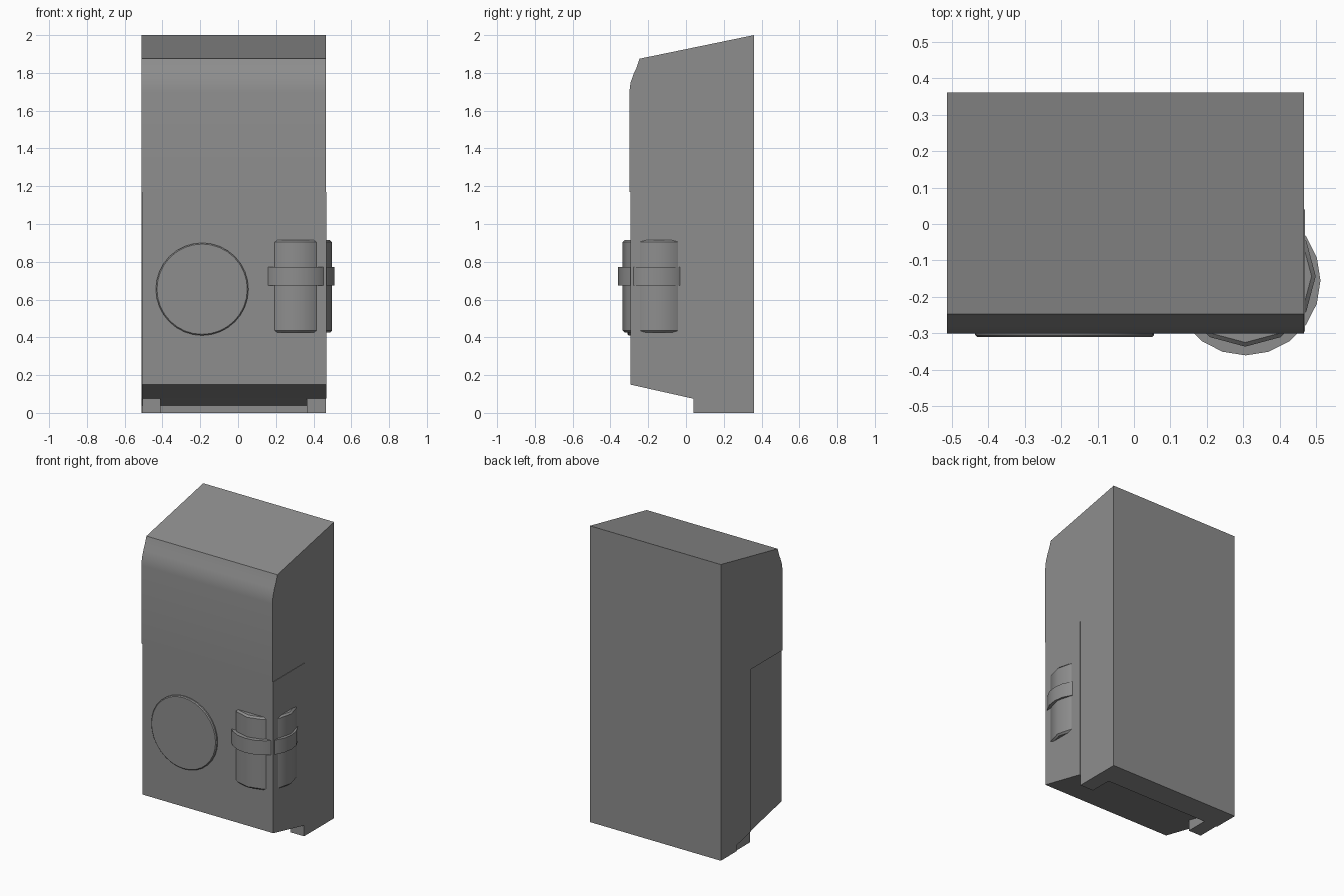
import bpy
import bmesh
import math
from mathutils import Matrix

cube = bpy.data.objects.get("Cube")
if cube:
    bpy.data.objects.remove(cube, do_unlink=True)

# Single plain grey
grey = bpy.data.materials.new("plain grey")
grey.use_nodes = True
colour = (0.27, 0.27, 0.27, 1)
grey.diffuse_color = colour
for node in grey.node_tree.nodes:
    if node.type == "BSDF_PRINCIPLED":
        node.inputs["Base Color"].default_value = colour


def finish(name, bm, smooth=None):
    bmesh.ops.recalc_face_normals(bm, faces=bm.faces)
    mesh = bpy.data.meshes.new(name)
    bm.to_mesh(mesh)
    bm.free()
    mesh.materials.append(grey)
    obj = bpy.data.objects.new(name, mesh)
    bpy.context.collection.objects.link(obj)
    if smooth:
        bpy.ops.object.select_all(action="DESELECT")
        obj.select_set(True)
        bpy.context.view_layer.objects.active = obj
        bpy.ops.object.shade_smooth_by_angle(angle=math.radians(smooth))
    return obj


def extrude_profile(name, profile, x0, x1, smooth=None):
    """Sweep a side profile of (y, z) points from x0 to x1."""
    bm = bmesh.new()
    face = bm.faces.new([bm.verts.new((x0, y, z)) for y, z in profile])
    ext = bmesh.ops.extrude_face_region(bm, geom=[face], use_keep_orig=True)
    moved = [v for v in ext["geom"] if isinstance(v, bmesh.types.BMVert)]
    bmesh.ops.translate(bm, verts=moved, vec=(x1 - x0, 0, 0))
    return finish(name, bm, smooth)


def cylinder(name, radius, depth, sides, centre, bevel, lying=False):
    """Cylinder with chamfered rims, upright or facing the front."""
    bm = bmesh.new()
    bmesh.ops.create_cone(bm, cap_ends=True, segments=sides,
                          radius1=radius, radius2=radius, depth=depth)
    if bevel:
        rims = [e for e in bm.edges
                if abs(e.verts[0].co.z - e.verts[1].co.z) < depth / 2]
        bmesh.ops.bevel(bm, geom=rims, offset=bevel, segments=1,
                        affect="EDGES")
    turn = Matrix.Rotation(math.radians(90 if lying else 0), 4, "X")
    bm.transform(Matrix.Translation(centre) @ turn)
    return finish(name, bm, 35)


# Main housing: sloped top, rounded upper front, recessed base
extrude_profile("main_housing", [
    (0.36, 0), (0.19, 0), (0.19, 0.04), (0.04, 0.075),
    (0.04, 1.17), (-0.30, 1.17), (-0.30, 1.70), (-0.293, 1.75),
    (-0.277, 1.795), (-0.263, 1.825), (-0.246, 1.875), (0.36, 2.0),
], -0.512, 0.466, smooth=35)

# Lower front section with a slanted underside
extrude_profile("lower_front", [
    (0.04, 0.075), (0.04, 1.17), (-0.295, 1.17), (-0.295, 0.15),
], -0.507, 0.469)

# Two small feet under the front of the base
for side, x0, x1 in (("right", -0.505, -0.41), ("left", 0.365, 0.466)):
    extrude_profile(side + "_foot", [
        (0.04, 0), (0.19, 0), (0.19, 0.06), (0.04, 0.08)], x0, x1)

# Round dial plate on the front
cylinder("front_disc", 0.245, 0.05, 32, (-0.19, -0.285, 0.655), 0.006, True)

# Corner canister showing through the front and side, with its band
cylinder("corner_canister", 0.193, 0.49, 12, (0.305, -0.143, 0.67), 0.011)
cylinder("canister_band", 0.205, 0.097, 20, (0.306, -0.155, 0.723), 0)
